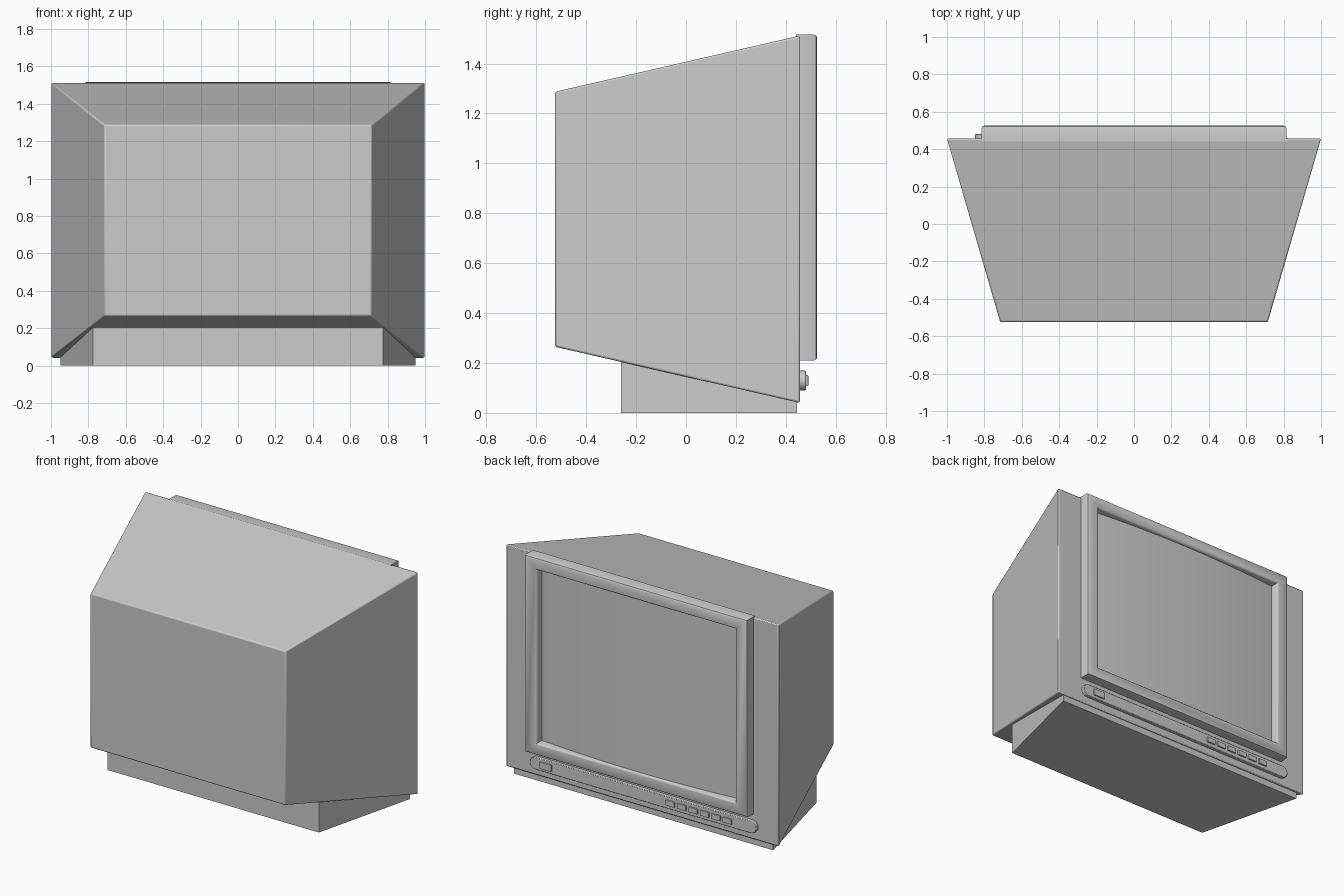
import bpy, bmesh, math

if "Cube" in bpy.data.objects:
    bpy.data.objects.remove(bpy.data.objects["Cube"])


def make(name, verts, faces, bevel=0.0, segments=2, smooth=False):
    mesh = bpy.data.meshes.new(name)
    mesh.from_pydata(verts, [], faces)
    bm = bmesh.new()
    bm.from_mesh(mesh)
    bmesh.ops.recalc_face_normals(bm, faces=bm.faces)
    bm.to_mesh(mesh)
    bm.free()
    obj = bpy.data.objects.new(name, mesh)
    bpy.context.collection.objects.link(obj)
    if bevel:
        mod = obj.modifiers.new("bevel", 'BEVEL')
        mod.width, mod.segments = bevel, segments
    if smooth:
        bpy.ops.object.select_all(action='DESELECT')
        bpy.context.view_layer.objects.active = obj
        obj.select_set(True)
        bpy.ops.object.shade_smooth_by_angle(angle=math.radians(35))
    return obj


def rect(x, y, z0, z1, cx=0.0):
    return [(cx - x, y, z0), (cx + x, y, z0), (cx + x, y, z1), (cx - x, y, z1)]


def bridge(rings, n, caps=True):
    """Faces joining consecutive rings of n points, optionally capped."""
    faces = [(r * n + i, r * n + (i + 1) % n, (r + 1) * n + (i + 1) % n, (r + 1) * n + i)
             for r in range(rings - 1) for i in range(n)]
    if caps:
        faces += [tuple(range(n)), tuple(range((rings - 1) * n, rings * n))]
    return faces


# Tapered cabinet, narrow at the rear (-y), wide at the screen side (+y)
make("cabinet", rect(0.715, -0.525, 0.265, 1.287) + rect(1.0, 0.457, 0.04, 1.512),
     bridge(2, 4), bevel=0.008, smooth=True)

# Stand under the cabinet, its top following the sloping underside
make("base", rect(0.775, -0.26, 0, 0.215) + rect(0.95, 0.445, 0, 0.055), bridge(2, 4))

# Screen frame: a profile of (inset, y) run around a rectangle
profile = [(0, 0.44), (0, 0.512), (0.004, 0.521), (0.013, 0.526),
           (0.076, 0.526), (0.084, 0.521), (0.088, 0.512), (0.09, 0.45)]
verts = []
for d, y in profile:
    verts += rect(0.815 - d, y, 0.21 + d * 0.9, 1.516 - d * 0.9)
make("screen_frame", verts, bridge(len(profile), 4, caps=False), smooth=True)

# Picture tube face, bulging gently across its width
N = 24
verts, faces = [], []
for i in range(N + 1):
    t = 2 * i / N - 1
    y = 0.472 + 0.034 * (1 - t * t)
    verts += [(0.727 * t, y, 0.288), (0.727 * t, y, 1.438)]
    if i:
        faces.append((2 * i - 2, 2 * i, 2 * i + 1, 2 * i - 1))
screen = make("screen", verts, faces, smooth=True)
if screen.data.polygons[0].normal.y < 0:
    screen.data.flip_normals()

# Control strip with rounded ends
R, CZ = 0.04, 0.129
outline = []
for cx, start in ((0.77, -90), (-0.81, 90)):
    for k in range(9):
        a = math.radians(start + k * 22.5)
        outline.append((cx + R * math.cos(a), CZ + R * math.sin(a)))
verts = [(x, y, z) for y in (0.45, 0.48) for x, z in outline]
make("control_strip", verts, bridge(2, len(outline)), bevel=0.003, smooth=True)


def button(name, cx, w, h):
    make(name, rect(w / 2, 0.47, CZ - h / 2, CZ + h / 2, cx)
         + rect(w / 2, 0.49, CZ - h / 2, CZ + h / 2, cx), bridge(2, 4), bevel=0.003)


# Power button and row of six channel buttons
button("power_button", 0.69, 0.085, 0.044)
for i in range(6):
    button(f"channel_button_{i + 1}", -0.223 - 0.084 * i, 0.064, 0.034)
